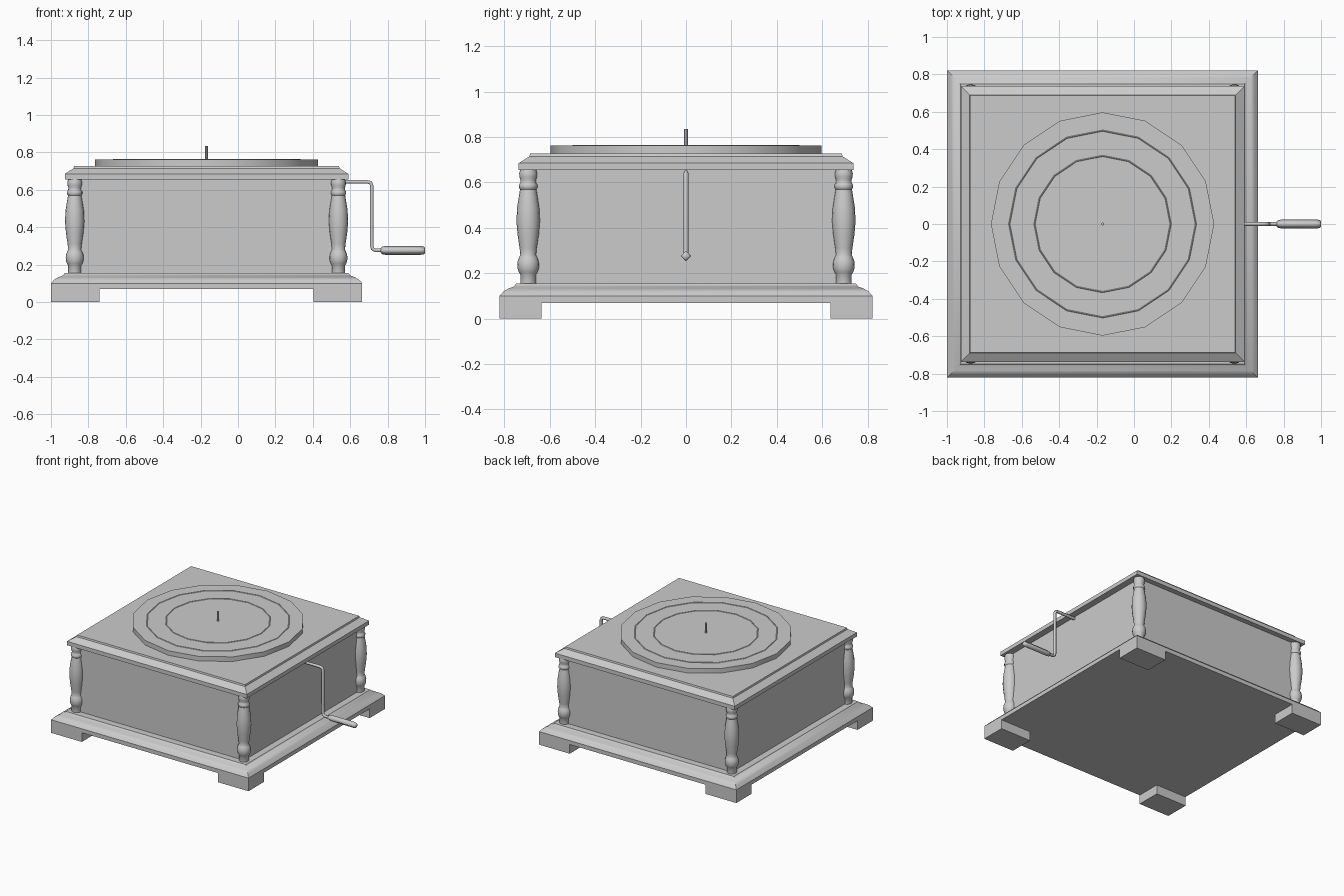
import bpy, bmesh
from math import cos, sin, pi

if "Cube" in bpy.data.objects:
    bpy.data.objects.remove(bpy.data.objects["Cube"])

CX = -0.168  # cabinet centre in x


def make(name, bm, smooth=False):
    bmesh.ops.recalc_face_normals(bm, faces=bm.faces)
    me = bpy.data.meshes.new(name)
    bm.to_mesh(me)
    bm.free()
    ob = bpy.data.objects.new(name, me)
    bpy.context.collection.objects.link(ob)
    if smooth:
        bpy.context.view_layer.objects.active = ob
        ob.select_set(True)
        bpy.ops.object.shade_smooth_by_angle(angle=0.7)
        ob.select_set(False)
    return ob


def loft(name, rings, smooth=False):
    """Skin a stack of point rings and cap both ends."""
    bm = bmesh.new()
    loops = [[bm.verts.new(p) for p in r] for r in rings]
    n = len(loops[0])
    for a, b in zip(loops, loops[1:]):
        for i in range(n):
            j = (i + 1) % n
            bm.faces.new((a[i], a[j], b[j], b[i]))
    bm.faces.new(loops[0])
    bm.faces.new(loops[-1])
    return make(name, bm, smooth)


def moulding(name, hx, hy, profile, smooth=False):
    """Rectangular moulding from (inset, z) pairs."""
    corners = ((-1, -1), (1, -1), (1, 1), (-1, 1))
    return loft(name, [[(CX + sx * (hx - d), sy * (hy - d), z) for sx, sy in corners]
                       for d, z in profile], smooth)


def turned(name, x, y, profile, n, smooth=True):
    """Lathe of (radius, z) pairs."""
    return loft(name, [[(x + r * cos(2 * pi * i / n), y + r * sin(2 * pi * i / n), z)
                        for i in range(n)] for r, z in profile], smooth)


# Stepped base, body and lid
moulding("base", 0.832, 0.822, [(0, 0.07), (0, 0.10), (0.018, 0.12), (0.04, 0.133),
                                (0.065, 0.142), (0.073, 0.155)], True)
moulding("body", 0.708, 0.698, [(0, 0.15), (0, 0.66)])
moulding("lid", 0.758, 0.737, [(0, 0.655), (0, 0.685), (0.047, 0.715),
                               (0.05, 0.727)])

# Corner feet and turned columns
COLUMN = [(0.035, 0.15), (0.035, 0.195), (0.041, 0.204), (0.047, 0.222), (0.048, 0.24),
          (0.046, 0.255), (0.039, 0.272), (0.035, 0.28), (0.038, 0.31),
          (0.047, 0.37), (0.052, 0.43), (0.049, 0.49), (0.041, 0.54), (0.036, 0.57),
          (0.041, 0.577), (0.041, 0.59), (0.035, 0.598), (0.034, 0.61), (0.039, 0.625),
          (0.04, 0.64), (0.035, 0.657)]
for sx, side in ((-1, "left"), (1, "right")):
    for sy, end in ((-1, "front"), (1, "back")):
        turned(f"column_{end}_{side}", CX + sx * 0.705, sy * 0.695, COLUMN, 16)
        x0, x1 = CX + sx * 0.832, CX + sx * 0.573
        y0, y1 = sy * 0.822, sy * 0.637
        loft(f"foot_{end}_{side}", [[(x0, y0, z), (x1, y0, z), (x1, y1, z), (x0, y1, z)]
                                    for z in (0, 0.10)])

# Turntable with two thin raised rings, and its spindle
turned("turntable", CX, 0, [(0.597, 0.722), (0.597, 0.762)], 16)
for name, r in (("outer_ring", 0.505), ("inner_ring", 0.37)):
    turned(name, CX, 0, [(r, 0.760), (r - 0.006, 0.765), (r - 0.012, 0.760)], 16, False)
turned("spindle", CX, 0, [(0.008, 0.755), (0.008, 0.835)], 8)

# Bent crank rod
curve = bpy.data.curves.new("crank_rod", "CURVE")
curve.dimensions = "3D"
curve.bevel_depth = 0.011
curve.bevel_resolution = 1
curve.use_fill_caps = True
path = [(0.48, 0.643), (0.69, 0.643), (0.709, 0.638), (0.715, 0.622), (0.715, 0.305),
        (0.719, 0.285), (0.735, 0.276), (0.78, 0.276)]
spline = curve.splines.new("POLY")
spline.points.add(len(path) - 1)
for p, (x, z) in zip(spline.points, path):
    p.co = (x, 0, z, 1)
bpy.context.collection.objects.link(bpy.data.objects.new("crank_rod", curve))

# Four-sided crank handle
GRIP = [(0.012, 0.763), (0.02, 0.77), (0.024, 0.79), (0.024, 0.975), (0.021, 0.993), (0.014, 1.0)]
grip = loft("crank_handle", [[(x, r * cos(i * pi / 2), 0.276 + r * sin(i * pi / 2)) for i in range(4)]
                             for r, x in GRIP])
grip.data.shade_smooth()
